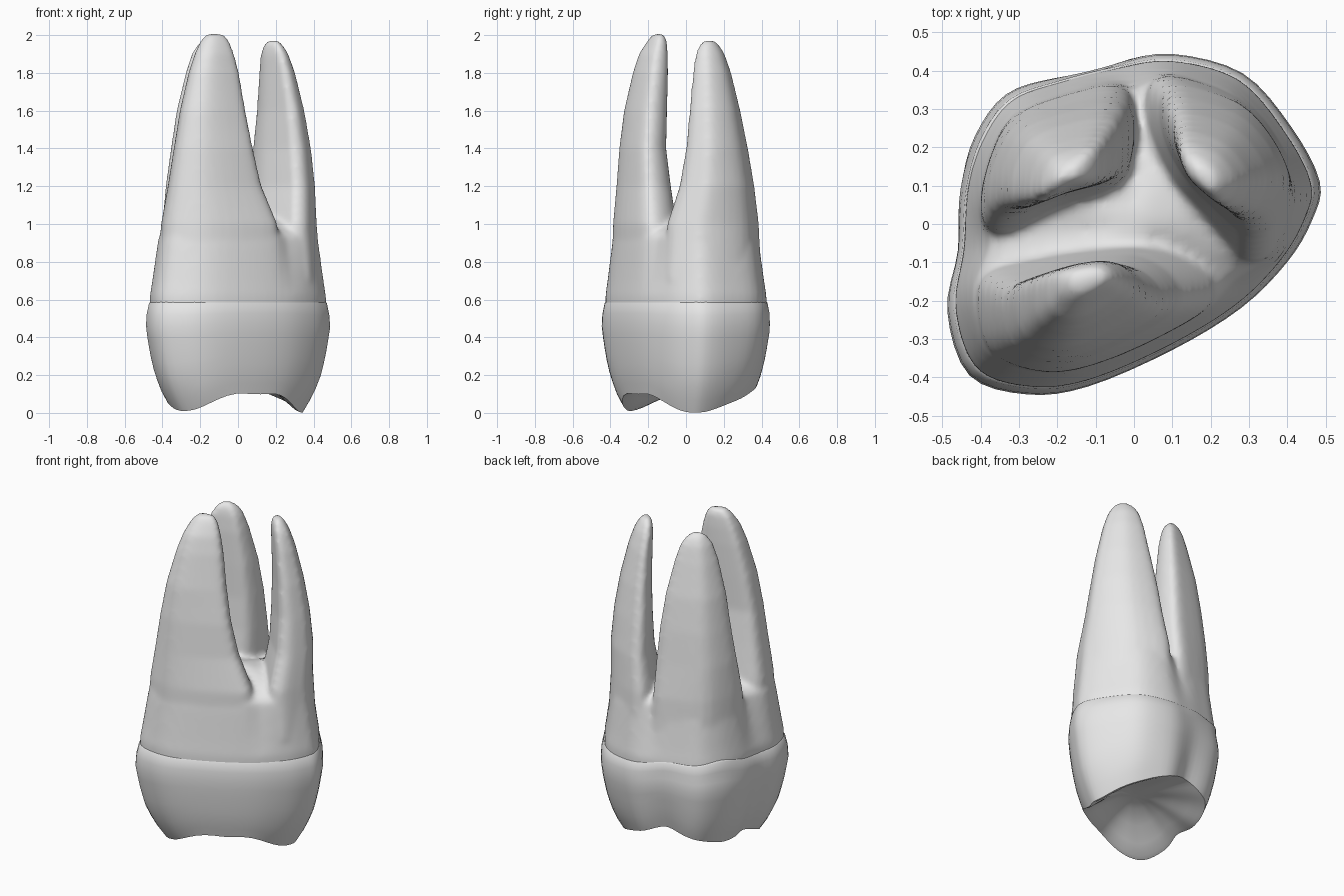
import bpy, bmesh, math
from mathutils import Vector

cube = bpy.data.objects.get("Cube")
if cube:
    bpy.data.objects.remove(cube, do_unlink=True)

grey = bpy.data.materials.new("plain_grey")
grey.use_nodes = True
grey.diffuse_color = (0.8, 0.8, 0.8, 1)
grey.node_tree.nodes["Principled BSDF"].inputs["Base Color"].default_value = (0.8, 0.8, 0.8, 1)

# Horizontal outline of the tooth at its widest, counter-clockwise
OUTLINE = [(.485, .11), (.41, .255), (.285, .395), (.10, .446), (-.05, .425), (-.2, .388),
           (-.335, .338), (-.415, .23), (-.455, .09), (-.465, -.07), (-.488, -.23),
           (-.43, -.395), (-.28, -.445), (-.12, -.425), (.10, -.33), (.28, -.22),
           (.40, -.10), (.465, .01)]


def smooth_loop(points, steps):
    """Closed Catmull-Rom curve through the points."""
    pts = [Vector(p) for p in points]
    n, out = len(pts), []
    for i in range(n):
        a, b, c, d = (pts[(i + k) % n] for k in (-1, 0, 1, 2))
        for s in range(steps):
            t = s / steps
            out.append(b + (c - a) * t / 2 + (a * 2 - b * 5 + c * 4 - d) * t * t / 2
                       + (b * 3 - a - c * 3 + d) * t ** 3 / 2)
    return out


def interp(table, x):
    for (x0, y0), (x1, y1) in zip(table, table[1:]):
        if x <= x1:
            return y0 + (y1 - y0) * (max(x, x0) - x0) / (x1 - x0)
    return table[-1][1]


def loft(bm, rings):
    """Skin a stack of rings and close both ends."""
    rows = [[bm.verts.new(p) for p in ring] for ring in rings]
    n = len(rows[0])
    for low, high in zip(rows, rows[1:]):
        for i in range(n):
            j = (i + 1) % n
            bm.faces.new((low[i], low[j], high[j], high[i]))
    bm.faces.new(rows[0][::-1])
    bm.faces.new(rows[-1])


def finish(name, bm):
    bmesh.ops.recalc_face_normals(bm, faces=bm.faces)
    mesh = bpy.data.meshes.new(name)
    bm.to_mesh(mesh)
    bm.free()
    mesh.materials.append(grey)
    ob = bpy.data.objects.new(name, mesh)
    bpy.context.collection.objects.link(ob)
    bpy.ops.object.select_all(action='DESELECT')
    ob.select_set(True)
    bpy.context.view_layer.objects.active = ob
    bpy.ops.object.shade_smooth_by_angle(angle=math.radians(50))
    return ob


LOOP = smooth_loop(OUTLINE, 4)


def bump(p, degrees, width):
    """Soft bump of height one around a compass direction."""
    d = math.degrees(math.atan2(p.y, p.x)) - degrees
    d = (d + 180) % 360 - 180
    return math.exp(-(d / width) ** 2)


# Crown: bulging wall down to a scalloped rim, then a shallow chewing basin
WALL = [(0, .70), (.1, .82), (.2, .90), (.3, .95), (.45, 1), (.53, .99), (.58, .965)]
CUSPS = [(226, 32, .13), (8, 42, .14), (55, 20, .02), (163, 22, .05), (106, 18, -.05),
         (290, 24, .035)]


def neck_height(p):
    return .58 + .05 * bump(p, 150, 20) + .035 * bump(p, 112, 20)


def rim_height(p):
    return max(.003, .14 - sum(h * bump(p, a, w) for a, w, h in CUSPS))


def wall_point(p, t):
    top = neck_height(p)
    z = top + (rim_height(p) - top) * t
    groove = t * (.08 * bump(p, 106, 13) + .04 * bump(p, 188, 10))
    groove += t * t * .05 * bump(p, 58, 20)
    return (p * (interp(WALL, z) - groove)).to_3d() + Vector((0, 0, z))


def basin_point(p, scale, depth):
    rim = wall_point(p, 1)
    z = rim.z + (.19 - rim.z) * depth
    return Vector((rim.x * scale, rim.y * scale, z))


bm = bmesh.new()
rings = [[basin_point(p, s, d) for p in LOOP]
         for s, d in ((.08, 1), (.3, .93), (.55, .65), (.78, .3), (.93, .06))]
rings += [[wall_point(p, k / 9) for p in LOOP] for k in range(9, -1, -1)]
rings += [[(p.x * .94, p.y * .94, neck_height(p) + .012) for p in LOOP]]
loft(bm, rings)
finish("crown", bm)

# Root trunk: tapering, grooved body with a low dome where the roots part
bm = bmesh.new()
TRUNK = [(.5, .945), (.57, .955), (.62, .955), (.7, .93), (.8, .902), (.88, .88), (.93, .862),
         (.96, .8), (1, .6), (1.04, .3), (1.06, .1)]


def trunk_point(p, z, scale):
    groove = max(0, z - .62) * .2 * sum(bump(p, a, 10) for a in (92, 187, 329))
    return (p.x * (scale - groove), p.y * (scale - groove), z)


loft(bm, [[trunk_point(p, z, s) for p in LOOP] for z, s in TRUNK])

# Roots: a cross-section, then rows of height, left, right, front and back limits
FRONT = [(.21, -.2), (.18, -.11), (.07, -.05), (-.1, -.055), (-.28, -.09), (-.39, -.13),
         (-.412, -.21), (-.375, -.335), (-.24, -.386), (-.1, -.366), (.086, -.285)]
BACK_RIGHT = [(0, .3), (-.035, .36), (-.138, .348), (-.31, .282), (-.38, .15), (-.395, .02),
              (-.34, -.02), (-.2, .04), (-.04, .095), (0, .19)]
BACK_LEFT = [(.417, .095), (.36, .225), (.265, .328), (.1, .385), (.035, .35), (.04, .23),
             (.095, .105), (.175, .015), (.25, -.06), (.3, -.1), (.36, -.075), (.4, .01)]
ROOTS = [
    (FRONT, [(.7, -.43, .23, -.395, -.03), (1, -.407, .21, -.386, -.05),
             (1.2, -.372, .125, -.368, -.08), (1.4, -.34, .08, -.353, -.105),
             (1.6, -.308, .04, -.328, -.1), (1.8, -.262, .006, -.282, -.095),
             (1.9, -.23, -.02, -.25, -.096), (1.97, -.198, -.046, -.205, -.102),
             (2.007, -.165, -.075, -.175, -.115)]),
    (BACK_RIGHT, [(.7, -.41, .02, -.04, .38), (1, -.4, .005, -.02, .362),
                  (1.2, -.383, 0, .015, .335), (1.4, -.355, -.012, .035, .312),
                  (1.6, -.325, -.032, .042, .28), (1.8, -.277, -.066, .055, .232),
                  (1.9, -.245, -.092, .07, .203), (1.94, -.222, -.115, .085, .18),
                  (1.965, -.2, -.14, .105, .155)]),
    (BACK_LEFT, [(.7, .02, .44, -.12, .4), (1, .03, .417, -.1, .386),
                 (1.2, .065, .408, -.035, .362), (1.4, .08, .387, 0, .328),
                 (1.6, .1, .352, .018, .288), (1.8, .112, .303, .036, .24),
                 (1.9, .12, .268, .05, .206), (1.95, .136, .237, .07, .175),
                 (1.973, .16, .213, .095, .148)]),
]


def fit(loop, z, x0, x1, y0, y1):
    """Place a cross-section at a height, inside the given limits."""
    xs, ys = [p.x for p in loop], [p.y for p in loop]
    sx = (x1 - x0) / (max(xs) - min(xs))
    sy = (y1 - y0) / (max(ys) - min(ys))
    return [(x0 + (p.x - min(xs)) * sx, y0 + (p.y - min(ys)) * sy, z) for p in loop]


for section, rows in ROOTS:
    loop = smooth_loop(section, 3)
    loft(bm, [fit(loop, *row) for row in rows])

roots = finish("roots", bm)

# Fuse trunk and roots into one skin
fuse = roots.modifiers.new("fuse", 'REMESH')
fuse.mode = 'VOXEL'
fuse.voxel_size = .015
fuse.use_smooth_shade = True
relax = roots.modifiers.new("relax", 'SMOOTH')
relax.factor = .5
relax.iterations = 8
